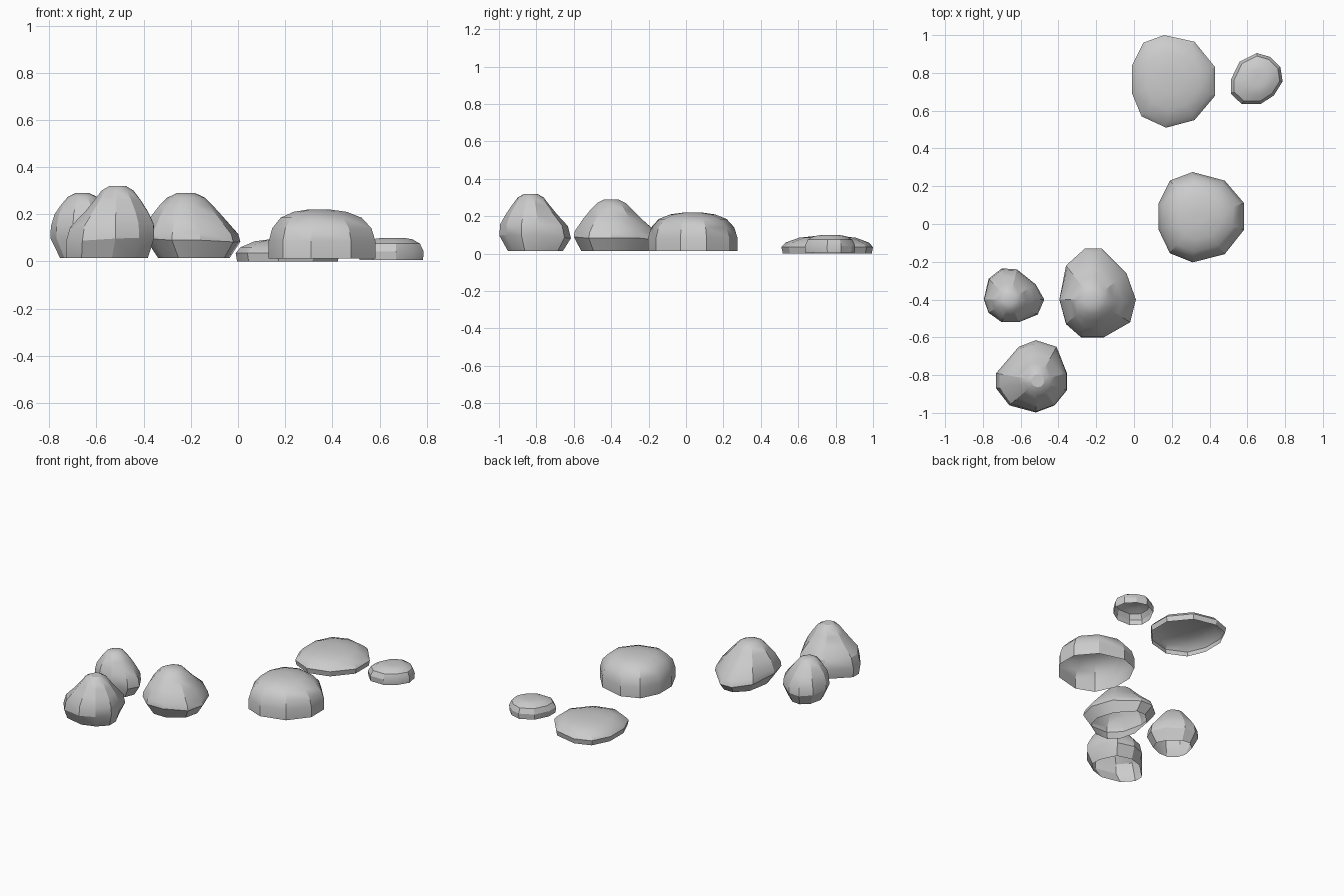
import bpy, bmesh, math

if "Cube" in bpy.data.objects:
    bpy.data.objects.remove(bpy.data.objects["Cube"])


def shell(name, rings):
    """Open-bottomed stone skinned through rings listed from ground to crown."""
    bm = bmesh.new()
    loops = [[bm.verts.new(p) for p in ring] for ring in rings]
    n = len(loops[0])
    for a, b in zip(loops, loops[1:]):
        for i in range(n):
            j = (i + 1) % n
            bm.faces.new((a[i], b[i], b[j], a[j]))
    bm.faces.new(loops[-1])
    # outlines run clockwise, so the crown decides which way is out
    bm.normal_update()
    if bm.faces[:] and loops[-1][0].link_faces:
        bmesh.ops.recalc_face_normals(bm, faces=bm.faces[:])
        bm.normal_update()
        bm.faces.ensure_lookup_table()
        if bm.faces[-1].normal.z < 0:
            bmesh.ops.reverse_faces(bm, faces=bm.faces[:])
    mesh = bpy.data.meshes.new(name)
    bm.to_mesh(mesh)
    bm.free()
    ob = bpy.data.objects.new(name, mesh)
    bpy.context.collection.objects.link(ob)
    bpy.ops.object.select_all(action='DESELECT')
    ob.select_set(True)
    bpy.context.view_layer.objects.active = ob
    bpy.ops.object.shade_smooth_by_angle(angle=math.radians(28))
    return ob


def dome(name, outline, centre, profile):
    """Low stone: the outline shrinks towards its centre as it rises."""
    cx, cy = centre
    shell(name, [[(cx + (x - cx) * k, cy + (y - cy) * k, z) for x, y in outline]
                 for z, k in profile])


def knob(name, outline, apex, foot, profile):
    """Tall stone: undercut foot, bulging waist and a rounded head."""
    ax, ay = apex
    fx, fy, sx, sy = foot
    base = [(fx + (x - fx) * sx, fy + (y - fy) * sy, 0.015) for x, y in outline]
    dist = [math.hypot(x - ax, y - ay) for x, y in outline]
    near = min(dist)
    low = [(x, y, max(0.07, 0.10 - 0.3 * (d - near))) for (x, y), d in zip(outline, dist)]
    rings = [base, low]
    for z, r, blend in profile:
        ring = []
        for (x, y), d in zip(outline, dist):
            rad = r + (d - r) * blend
            ring.append((ax + (x - ax) / d * rad, ay + (y - ay) / d * rad,
                         z - 0.3 * blend * (d - near)))
        rings.append(ring)
    shell(name, rings)


# Low rounded stones
dome("flat_stone",
     [(.16, 1), (.32, .965), (.43, .83), (.43, .68), (.32, .55),
      (.17, .51), (.04, .57), (-.01, .69), (-.01, .84), (.05, .96)],
     (.20, .76), [(0, .97), (.035, 1), (.06, .9), (.085, .62), (.094, .3), (.096, .1)])
dome("small_stone",
     [(.65, .905), (.72, .885), (.775, .83), (.787, .755), (.74, .68),
      (.67, .635), (.57, .635), (.513, .69), (.513, .765), (.56, .86)],
     (.66, .77), [(.005, .98), (.042, 1), (.075, .88), (.093, .64), (.1, .35), (.1, .1)])
dome("dome_stone",
     [(.31, .275), (.48, .23), (.583, .11), (.583, -.03), (.48, -.16),
      (.31, -.203), (.19, -.155), (.13, -.03), (.13, .11), (.19, .23)],
     (.34, .035), [(.013, 1), (.085, 1), (.14, .93), (.185, .76), (.21, .5), (.22, .2), (.22, .07)])

# Tall knobbed stones
knob("wide_knob_stone",
     [(-.26, -.13), (-.17, -.13), (-.04, -.26), (.01, -.40), (-.02, -.52),
      (-.16, -.6), (-.28, -.6), (-.36, -.53), (-.395, -.40), (-.36, -.22)],
     (-.22, -.40), (-.17, -.38, .75, .82),
     [(.13, .17, .85), (.19, .145, .15), (.235, .115, 0), (.27, .08, 0), (.289, .04, 0)])
knob("slim_knob_stone",
     [(-.70, -.235), (-.62, -.24), (-.52, -.32), (-.475, -.40), (-.51, -.48),
      (-.61, -.52), (-.70, -.52), (-.77, -.47), (-.795, -.40), (-.77, -.29)],
     (-.66, -.40), (-.64, -.39, .74, .78),
     [(.15, .125, .85), (.20, .115, .15), (.24, .09, 0), (.275, .06, 0), (.289, .03, 0)])
knob("tall_knob_stone",
     [(-.52, -.615), (-.41, -.65), (-.355, -.79), (-.355, -.88), (-.42, -.96),
      (-.52, -.998), (-.66, -.96), (-.73, -.87), (-.73, -.79), (-.61, -.65)],
     (-.51, -.83), (-.70, -.80, .92, .77),
     [(.16, .15, .75), (.215, .125, .15), (.26, .10, 0), (.30, .07, 0), (.32, .035, 0)])
